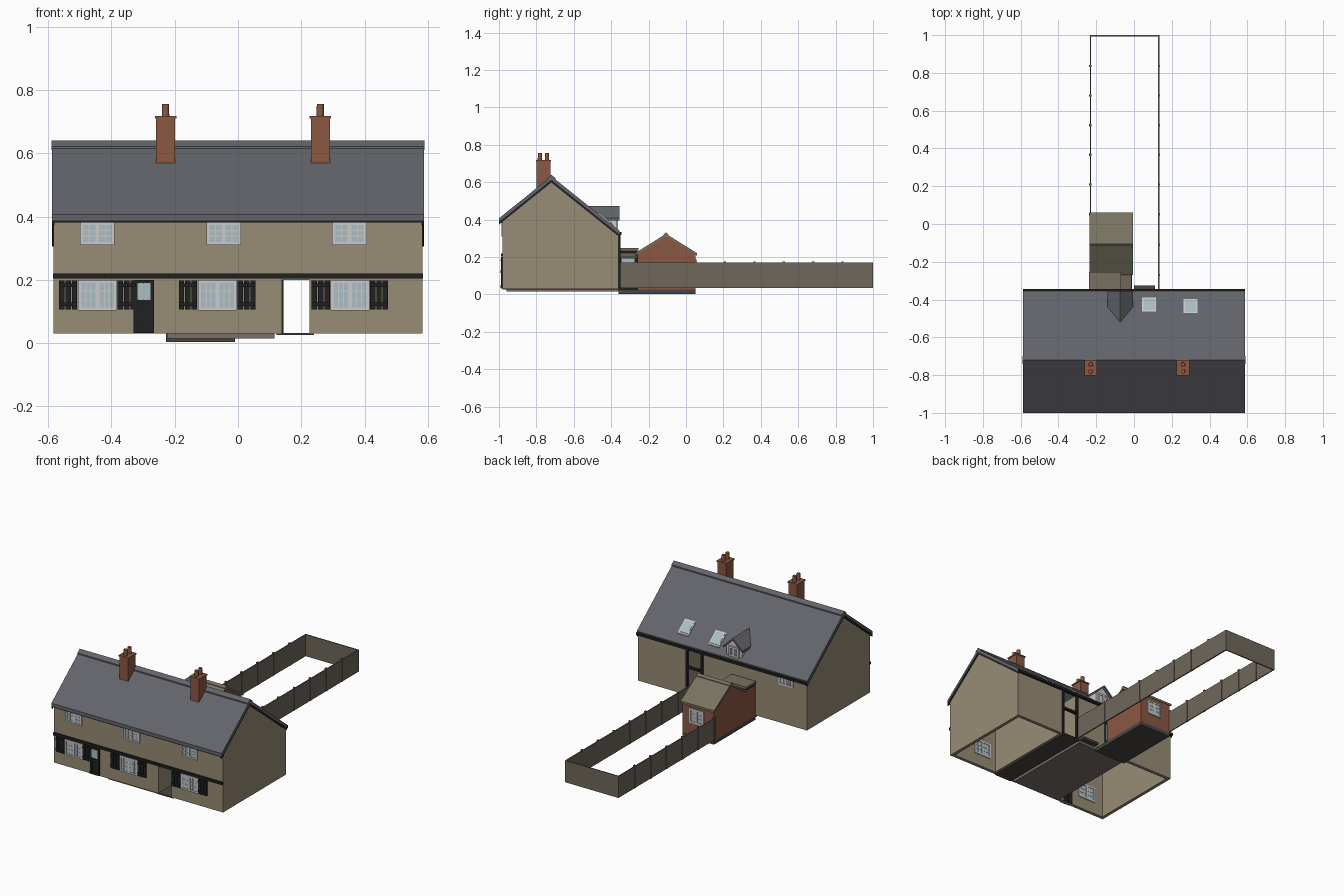
import bpy, bmesh
from mathutils import Matrix, Vector

if "Cube" in bpy.data.objects:
    bpy.data.objects.remove(bpy.data.objects["Cube"])

MATS = {}
def mat(name, hexcol):
    lin = [((int(hexcol[i:i+2], 16) / 255) ** 2.2) for i in (0, 2, 4)]
    m = bpy.data.materials.new(name)
    m.diffuse_color = (*lin, 1)
    m.use_nodes = True
    m.node_tree.nodes["Principled BSDF"].inputs["Base Color"].default_value = m.diffuse_color
    MATS[name] = m

for n, h in dict(render="968B74", slate="63646A", black="262626", brick="8A5844", white="D8D8D4",
                 glass="A9BCC2", wood="6E675C", tile="77715F", stone="7A7068", dark="4A4845").items():
    mat(n, h)

def finish(name, bm, m):
    bmesh.ops.recalc_face_normals(bm, faces=bm.faces)
    me = bpy.data.meshes.new(name)
    bm.to_mesh(me)
    bm.free()
    me.materials.append(MATS[m])
    ob = bpy.data.objects.new(name, me)
    bpy.context.collection.objects.link(ob)
    return ob

def boxes(name, m, *items):
    """One object from boxes given as (x0, x1, y0, y1, z0, z1)."""
    bm = bmesh.new()
    for x0, x1, y0, y1, z0, z1 in items:
        mx = Matrix.LocRotScale(Vector((x0 + x1, y0 + y1, z0 + z1)) / 2, None,
                                Vector((x1 - x0, y1 - y0, z1 - z0)))
        bmesh.ops.create_cube(bm, size=1, matrix=mx)
    return finish(name, bm, m)

def prism(name, m, pts, a, b, axis="x"):
    """Profile (u, z) extruded along x (u = y) or along y (u = x)."""
    bm = bmesh.new()
    vs = [bm.verts.new((a, u, z) if axis == "x" else (u, a, z)) for u, z in pts]
    f = bm.faces.new(vs)
    r = bmesh.ops.extrude_face_region(bm, geom=[f])
    d = (b - a, 0, 0) if axis == "x" else (0, b - a, 0)
    bmesh.ops.translate(bm, vec=d, verts=[v for v in r["geom"] if isinstance(v, bmesh.types.BMVert)])
    return finish(name, bm, m)

def band(pts, t):
    """Closed profile of a sloping layer with vertical thickness t."""
    return pts + [(u, z - t) for u, z in reversed(pts)]

def window(name, x0, x1, z0, z1, y0, y1, rows=3, cols=3):
    """Two-light casement running through the wall from y0 to y1."""
    f, xm = 0.01, (x0 + x1) / 2
    bars = [(x0, x0 + f, y0, y1, z0, z1), (x1 - f, x1, y0, y1, z0, z1),
            (x0, x1, y0, y1, z0, z0 + f), (x0, x1, y0, y1, z1 - f, z1),
            (xm - .006, xm + .006, y0, y1, z0, z1)]
    a, b = y0 + .002, y1 - .002
    for lo, hi in ((x0 + f, xm - .006), (xm + .006, x1 - f)):
        for i in range(1, cols):
            x = lo + (hi - lo) * i / cols
            bars.append((x - .0015, x + .0015, a, b, z0 + f, z1 - f))
    for j in range(1, rows):
        z = z0 + f + (z1 - z0 - 2 * f) * j / rows
        bars.append((x0 + f, x1 - f, a, b, z - .0015, z + .0015))
    boxes(name + "_frame", "white", *bars)
    boxes(name + "_glass", "glass", (x0 + f, x1 - f, y0 + .004, y1 - .004, z0 + f, z1 - f))

# House walls: gables, front and rear with the through passage left open
gable = [(-.98, .03), (-.36, .03), (-.36, .322), (-.72, .61), (-.98, .402)]
for n, a, b in (("left_gable", -.583, -.563), ("right_gable", .563, .583)):
    prism(n, "render", gable, a, b)
boxes("front_wall", "render", (-.563, .137, -.98, -.96, .03, .40), (.226, .563, -.98, -.96, .03, .40),
      (.137, .226, -.98, -.96, .2, .40))
boxes("rear_wall", "render", (-.563, .14, -.38, -.36, .03, .325), (.24, .563, -.38, -.36, .03, .325))
boxes("passage_walls", "render", (.122, .137, -.96, -.38, .03, .33), (.24, .255, -.96, -.38, .03, .33))
boxes("passage_posts", "black", (.132, .144, -.365, -.35, .03, .33), (.236, .248, -.365, -.35, .03, .33),
      (.14, .24, -.37, -.352, .2, .212))

# Floors
boxes("passage_floor", "dark", (.122, .24, -.98, -.35, .025, .032))
boxes("house_floor", "stone", (-.225, .115, -.96, -.36, .015, .031))
boxes("rear_step", "dark", (0, .11, -.36, -.325, .03, .045))

# Main roof, bargeboards, ridge and gutters
slope = [(-1.0, .407), (-.72, .632), (-.355, .34)]
prism("main_roof", "slate", band(slope, .02), -.588, .588)
low = [(u, z - .02) for u, z in slope]
for n, a, b in (("left_bargeboard", -.587, -.58), ("right_bargeboard", .58, .587)):
    prism(n, "black", band(low, .014), a, b)
prism("ridge_cap", "slate", band([(-.742, .622), (-.72, .64), (-.698, .622)], .012), -.589, .589)
boxes("gutters", "black", (-.588, .588, -.998, -.98, .382, .396), (-.588, .588, -.365, -.345, .318, .333))
boxes("front_beam", "black", (-.584, .584, -.99, -.978, .204, .22))

# Front windows with shutters
for i, (x0, x1) in enumerate(((-.5, -.39), (-.1, .01), (.297, .407))):
    window(f"upper_window_{i}", x0, x1, .31, .384, -.987, -.955, 3, 2)
for i, (x0, x1) in enumerate(((-.505, -.382), (-.127, -.003), (.293, .415))):
    window(f"lower_window_{i}", x0, x1, .103, .2, -.987, -.955, 3, 3)
    slats = []
    for s in (x0 - .06, x1 + .002):
        slats += [(s + k * .02, s + k * .02 + .017, -.988, -.978, .106, .198) for k in range(3)]
        slats += [(s, s + .057, -.993, -.98, z, z + .01) for z in (.118, .178)]
    boxes(f"shutters_{i}", "black", *slats)

# Front door
boxes("front_door", "black", *[(-.33 + k * .0165, -.316 + k * .0165, -.988, -.955, .032, .2) for k in range(4)],
      (-.33, -.265, -.985, -.957, .032, .2), (-.33, -.265, -.991, -.985, .115, .13),
      (-.33, -.265, -.991, -.985, .035, .05))
boxes("door_glass", "glass", (-.318, -.277, -.99, -.953, .137, .19))

# Chimneys with caps and pots
for n, x in (("left", -.229), ("right", .26)):
    boxes(n + "_chimney", "brick", (x - .03, x + .03, -.798, -.725, .56, .71),
          (x - .034, x + .034, -.802, -.721, .71, .718))
    bm = bmesh.new()
    for y in (-.781, -.743):
        bmesh.ops.create_cone(bm, cap_ends=True, segments=12, radius1=.012, radius2=.011, depth=.042,
                              matrix=Matrix.Translation((x, y, .735)))
    finish(n + "_chimney_pots", bm, "brick")

# Rear dormer
dx = -.073
prism("dormer_body", "white", [(dx - .053, .34), (dx + .053, .34), (dx + .053, .41), (dx, .458), (dx - .053, .41)],
      -.372, -.50, "y")
prism("dormer_roof", "slate", band([(dx - .067, .408), (dx, .472), (dx + .067, .408)], .014), -.355, -.52, "y")
window("dormer_window", dx - .035, dx + .035, .35, .412, -.375, -.364, 2, 2)

# Skylights laid on the rear slope
def on_roof(y, h):
    return .632 - .8 * (y + .72) + h
for i, (x, y) in enumerate(((.08, -.425), (.3, -.435))):
    for part, m, r, h in (("frame", "white", .037, .006), ("glass", "glass", .03, .008)):
        prism(f"skylight_{i}_{part}", m, band([(y - r, on_roof(y - r, h)), (y + r, on_roof(y + r, h))], .015),
              x - r, x + r)
window("rear_window", -.49, -.39, .27, .318, -.385, -.354, 2, 3)

# Brick outbuilding: open-backed shell of gables and walls with tiled roof
og = [(-.26, .025), (.05, .025), (.05, .212), (-.107, .31), (-.26, .215)]
for n, a, b in (("outbuilding_left_gable", -.228, -.213), ("outbuilding_right_gable", -.027, -.012)):
    prism(n, "brick", og, a, b)
boxes("outbuilding_walls", "brick", (-.213, -.027, .035, .05, .025, .215), (-.213, -.027, -.26, -.245, .025, .215))
prism("outbuilding_roof", "tile", band([(-.27, .222), (-.107, .324), (.06, .22)], .014), -.236, -.004)
prism("outbuilding_ridge", "tile", band([(-.12, .32), (-.107, .332), (-.094, .32)], .01), -.236, -.004)
boxes("outbuilding_base", "dark", (-.228, -.01, -.362, .05, .003, .026))
window("outbuilding_window", -.16, -.06, .1, .19, .03, .056, 3, 2)

# Flat-roofed link with glazed side door
boxes("link_walls", "brick", (-.228, -.213, -.36, -.26, .025, .232))
boxes("link_roof", "tile", (-.238, -.07, -.352, -.255, .235, .248))
boxes("link_fascia", "black", (-.232, -.076, -.35, -.26, .222, .236))
boxes("link_door_frame", "black", (-.09, -.078, -.36, -.345, .025, .225), (-.09, -.078, -.275, -.26, .025, .225),
      (-.09, -.078, -.345, -.275, .025, .1), (-.09, -.078, -.345, -.275, .205, .225))
boxes("link_door_glass", "glass", (-.087, -.081, -.345, -.275, .1, .205))
prism("porch_canopy", "tile", band([(-.08, .222), (-.012, .2)], .008), -.35, -.262, "y")

# Garden fence and posts
boxes("garden_fence", "wood", (-.234, -.228, .05, 1, .035, .17), (.128, .136, -.35, 1, .035, .17),
      (-.234, .136, .993, 1, .035, .17))
ys = [.052 + .157 * k for k in range(6)]
boxes("fence_posts", "wood", *[(x - .006, x + .006, y - .006, y + .006, .035, .177) for x in (-.231, .132) for y in ys],
      *[(.126, .138, y - .006, y + .006, .035, .172) for y in (-.27, -.11)])
